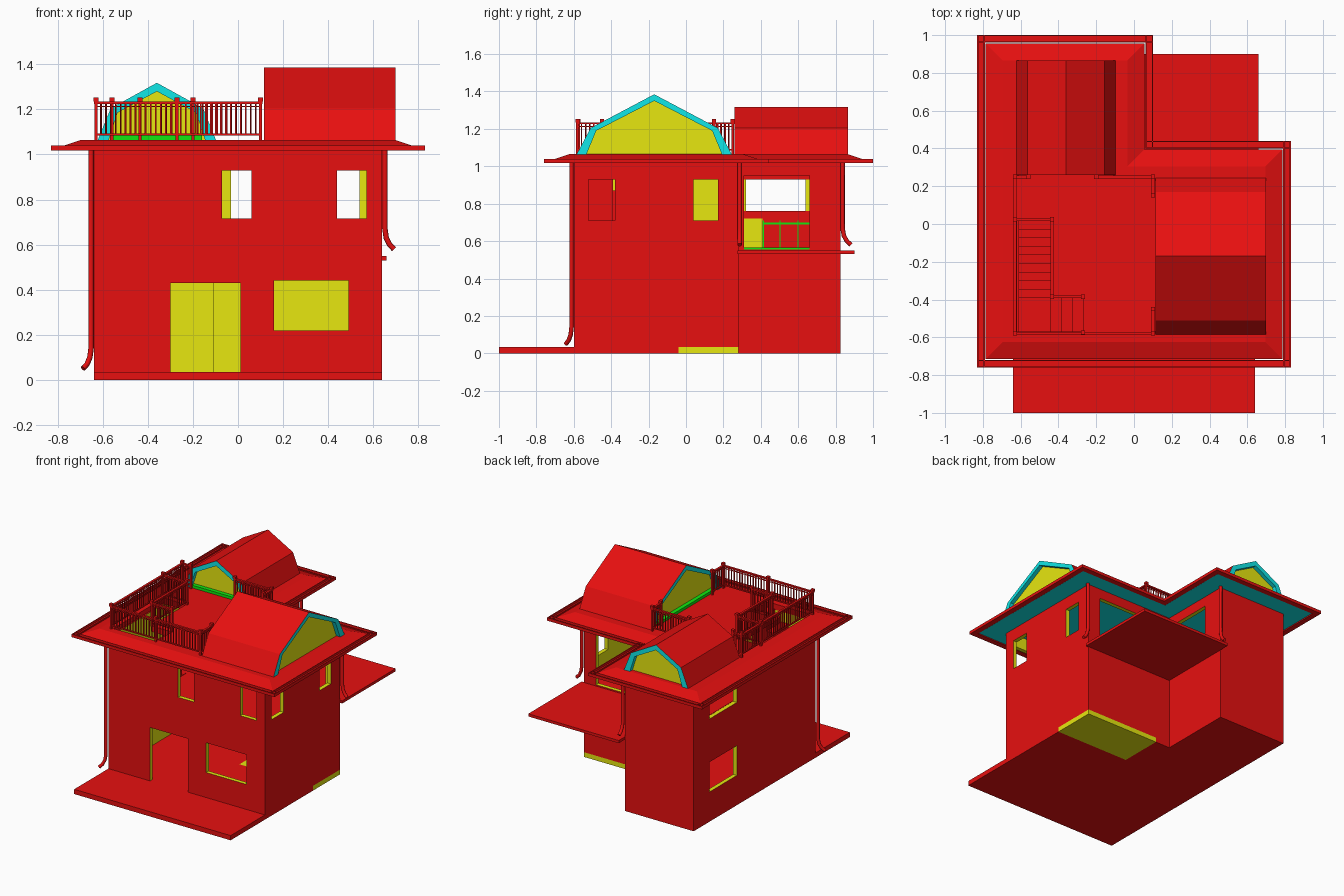
import bpy, bmesh, math
from mathutils import Vector

if "Cube" in bpy.data.objects:
    bpy.data.objects.remove(bpy.data.objects["Cube"])


def colour(name, rgb):
    m = bpy.data.materials.new(name)
    m.use_nodes = True
    m.diffuse_color = (*rgb, 1)
    m.node_tree.nodes["Principled BSDF"].inputs["Base Color"].default_value = (*rgb, 1)
    return m


LO, HI = 0.005, 0.8
PALETTE = [colour("red", (HI, LO, LO)), colour("yellow", (HI, HI, LO)),
           colour("cyan", (LO, HI, HI)), colour("green", (LO, HI, LO))]
RED, YELLOW, CYAN, GREEN = range(4)


def finish(name, bm, rule):
    bmesh.ops.recalc_face_normals(bm, faces=bm.faces)
    bm.normal_update()
    for f in bm.faces:
        f.material_index = rule(f) if callable(rule) else rule
    me = bpy.data.meshes.new(name)
    bm.to_mesh(me)
    bm.free()
    for m in PALETTE:
        me.materials.append(m)
    ob = bpy.data.objects.new(name, me)
    bpy.context.collection.objects.link(ob)
    return ob


def prism(name, pts, axis, a, b, rule=RED):
    """Extrude a 2D outline along an axis from a to b."""
    place = {"x": lambda u, v: (a, u, v), "y": lambda u, v: (u, a, v),
             "z": lambda u, v: (u, v, a)}[axis]
    bm = bmesh.new()
    face = bm.faces.new([bm.verts.new(place(u, v)) for u, v in pts])
    ext = bmesh.ops.extrude_face_region(bm, geom=[face])["geom"]
    shift = Vector([(b - a) * (axis == k) for k in "xyz"])
    bmesh.ops.translate(bm, vec=shift, verts=[g for g in ext if isinstance(g, bmesh.types.BMVert)])
    return finish(name, bm, rule)


def boxes(name, spans, rule=RED):
    """Boxes given as x0, x1, y0, y1, z0, z1."""
    bm = bmesh.new()
    for x0, x1, y0, y1, z0, z1 in spans:
        vs = bmesh.ops.create_cube(bm, size=1)["verts"]
        bmesh.ops.scale(bm, vec=(x1 - x0, y1 - y0, z1 - z0), verts=vs)
        bmesh.ops.translate(bm, vec=((x0 + x1) / 2, (y0 + y1) / 2, (z0 + z1) / 2), verts=vs)
    return finish(name, bm, rule)


def cut(ob, cutter):
    mod = ob.modifiers.new("cut", "BOOLEAN")
    mod.operation, mod.solver, mod.object = "DIFFERENCE", "EXACT", cutter
    cutter.hide_render = True
    bpy.context.view_layer.objects.active = ob
    bpy.ops.object.modifier_apply(modifier=mod.name)
    bpy.data.objects.remove(cutter)


def ell(o, x0, x1, xw, y0, y1, yw):
    """L-shaped plan grown outward by o."""
    return [(x0 - o, y0 - o), (x1 + o, y0 - o), (x1 + o, y1 + o),
            (xw + o, y1 + o), (xw + o, yw + o), (x0 - o, yw + o)]


HOUSE = (-0.64, 0.64, -0.08, -0.6, 0.28, 0.825)
ROOF = (-0.645, 0.645, -0.085, -0.575, 0.255, 0.815)
BASE, FLOOR, DECK, T = 0.035, 0.555, 1.065, 0.03

# Ground slab with front porch, corner slab, upper floor and back terrace
prism("ground_slab", [(-0.64, -1), (0.64, -1), (0.64, -0.04), (0.04, -0.04), (0.04, 0.28),
                      (-0.08, 0.28), (-0.08, 0.825), (-0.64, 0.825)], "z", 0, BASE)
boxes("corner_slab", [(0.04, 0.64, -0.04, 0.28, 0, BASE)], YELLOW)
prism("upper_floor", ell(-0.02, *HOUSE), "z", 0.53, FLOOR)
boxes("back_terrace", [(-0.08, 0.66, 0.275, 0.9, 0.53, 0.55)])

# Walls: red outside, yellow inside and in the openings
walls = prism("walls", ell(0, *HOUSE), "z", BASE, 1.03)
cut(walls, prism("room_cutter", ell(-T, *HOUSE), "z", -0.1, 1.2, YELLOW))
front, right, left = (-0.65, -0.55), (0.59, 0.69), (-0.69, -0.59)
cut(walls, boxes("opening_cutter", [
    (-0.3, 0.01, *front, 0.0, 0.43), (0.16, 0.49, *front, 0.22, 0.44),
    (-0.07, 0.06, *front, 0.715, 0.93), (0.44, 0.57, *front, 0.715, 0.93),
    (*right, -0.52, -0.38, 0.71, 0.93), (*right, 0.04, 0.17, 0.71, 0.93),
    (*left, 0.32, 0.64, 0.76, 0.93), (*left, 0.32, 0.64, 0.22, 0.44),
    (-0.03, 0.54, 0.23, 0.33, 0.56, 0.95), (-0.13, -0.03, 0.31, 0.66, 0.56, 0.95)], YELLOW))

# Fittings inside the back wing
boxes("wing_inner_panels", [(-0.609, -0.602, 0.41, 0.67, FLOOR, 0.72),
                            (-0.609, -0.602, 0.3, 0.67, 0.72, 0.76),
                            (-0.609, -0.602, 0.3, 0.67, 0.93, 1.0)])
boxes("wing_inner_rail", [(-0.6, -0.595, y, y + 0.006, FLOOR, 0.71) for y in (0.41, 0.5, 0.595)]
      + [(-0.6, -0.595, 0.41, 0.66, 0.69, 0.7)], GREEN)
boxes("terrace_door_sill", [(-0.11, -0.078, 0.31, 0.66, 0.556, 0.566)], GREEN)

# Roof skirt and deck, cyan underneath
bm = bmesh.new()
loops = [[bm.verts.new((x, y, z)) for x, y in ell(o, *ROOF)]
         for o, z in ((0.14, 1.022), (0.14, 1.035), (0.05, DECK))]
for low, high in zip(loops, loops[1:]):
    for i in range(6):
        j = (i + 1) % 6
        bm.faces.new((low[i], low[j], high[j], high[i]))
bm.faces.new(loops[0])
bm.faces.new(loops[-1])
deck = finish("roof_skirt", bm, lambda f: CYAN if f.normal.z < -0.5 else RED)
cut(deck, prism("stairwell_cutter", [(-0.62, -0.57), (-0.27, -0.57), (-0.27, -0.39),
                                     (-0.44, -0.39), (-0.44, 0.02), (-0.62, 0.02)], "z", 0.9, 1.2))

# Stairs from deck to upper floor
RISE = 0.039
spans = [(-0.27 - 0.057 * (i + 1), -0.27 - 0.057 * i, -0.57, -0.39) for i in range(3)]
spans.append((-0.61, -0.44, -0.57, -0.39))
spans += [(-0.61, -0.44, -0.39 + 0.0455 * i, -0.39 + 0.0455 * (i + 1)) for i in range(9)]
boxes("stairs", [(*s, 0.54, DECK - RISE * (i + 1)) for i, s in enumerate(spans)
                 if DECK - RISE * (i + 1) > FLOOR])


# Gambrel roofs with recessed gable panels
def gambrel(name, axis, mid, outer, inner, a, b):
    def full(half):
        return [(mid - h, z) for h, z in half] + [(mid + h, z) for h, z in half[-2::-1]]
    k = "xyz".index(axis)
    prism(name + "_roof", full(outer) + full(inner)[::-1], axis, a, b,
          lambda f: CYAN if abs(f.normal[k]) > 0.5 or f.normal.z < -0.01 and
          f.calc_center_median().z > 1.06 else RED)
    for end, p in (("inner", a + 0.03), ("outer", b - 0.04)):
        prism(f"{name}_{end}_gable", full(inner), axis, p, p + 0.01, YELLOW)


gambrel("main", "x", -0.17, [(0.425, 1.045), (0.34, 1.205), (0, 1.385)],
        [(0.37, 1.045), (0.31, 1.19), (0, 1.35)], 0.115, 0.7)
gambrel("wing", "y", -0.36, [(0.27, 1.045), (0.205, 1.205), (0, 1.318)],
        [(0.22, 1.045), (0.175, 1.185), (0, 1.28)], 0.26, 0.865)
boxes("deck_door_sills", [(0.115, 0.15, -0.5, 0.16, DECK, 1.085),
                          (-0.56, -0.16, 0.26, 0.295, DECK, 1.085)], GREEN)


# Gutters: open channels around the eaves
def gutter(name, axis, c, a, b):
    w, t, lo, hi = 0.02, 0.006, 1.018, 1.04
    prism(name, [(c - w, lo), (c + w, lo), (c + w, hi), (c + w - t, hi), (c + w - t, lo + t),
                 (c - w + t, lo + t), (c - w + t, hi), (c - w, hi)], axis, a, b)


plan = ell(0.165, *ROOF)
for i, side in enumerate(("front", "right", "back", "wing_right", "wing_back", "left")):
    p, q = plan[i], plan[(i + 1) % 6]
    k = 0 if abs(p[0] - q[0]) > 0.01 else 1
    lo, hi = sorted((p[k], q[k]))
    gutter(side + "_gutter", "xy"[k], p[1 - k], lo - 0.02, hi + 0.02)


# Downspouts with a kicked-out foot
def downspout(name, x, y, dx, dy, foot):
    path = [(0, 1.02), (0, foot + 0.09), (0.15, foot + 0.05), (0.5, foot + 0.02), (1, foot)]
    cu = bpy.data.curves.new(name, "CURVE")
    cu.dimensions, cu.bevel_depth, cu.bevel_resolution, cu.use_fill_caps = "3D", 0.012, 2, True
    sp = cu.splines.new("POLY")
    sp.points.add(len(path) - 1)
    for pt, (s, z) in zip(sp.points, path):
        pt.co = (x + dx * s, y + dy * s, z, 1)
    cu.materials.append(PALETTE[RED])
    bpy.context.collection.objects.link(bpy.data.objects.new(name, cu))


downspout("front_downspout", -0.652, -0.612, -0.035, -0.03, 0.05)
downspout("back_downspout", 0.652, 0.287, 0.04, 0, 0.58)
downspout("wing_downspout", -0.07, 0.837, 0, 0.045, 0.58)


# Deck railings
def railing(name, pts):
    spans = []
    for p, q in zip(pts, pts[1:]):
        k = 0 if abs(p[0] - q[0]) > 0.01 else 1
        lo, hi = sorted((p, q), key=lambda v: v[k])
        for z, h, w in ((1.085, 0.008, 0.005), (1.21, 0.005, 0.003), (1.225, 0.01, 0.008)):
            m = (w, w)
            spans.append((lo[0] - m[0], hi[0] + m[0], lo[1] - m[1], hi[1] + m[1], z, z + h))
        n = max(2, round((hi[k] - lo[k]) / 0.022))
        for i in range(1, n):
            x, y = Vector(lo).lerp(Vector(hi), i / n)
            spans.append((x - 0.003, x + 0.003, y - 0.003, y + 0.003, 1.085, 1.23))
    for x, y in pts:
        for w, z0, z1 in ((0.007, DECK - 0.005, 1.25), (0.011, 1.235, 1.252)):
            spans.append((x - w, x + w, y - w, y + w, z0, z1))
    boxes(name, spans)


railing("outer_railing", [(-0.56, 0.25), (-0.63, 0.25), (-0.63, -0.58), (0.1, -0.58), (0.1, -0.45)])
railing("corner_railing", [(0.1, 0.15), (0.1, 0.25), (-0.2, 0.25)])
railing("stair_railing", [(-0.63, 0.025), (-0.435, 0.025), (-0.435, -0.385), (-0.27, -0.385)])
railing("stair_newel", [(-0.27, -0.575)])
